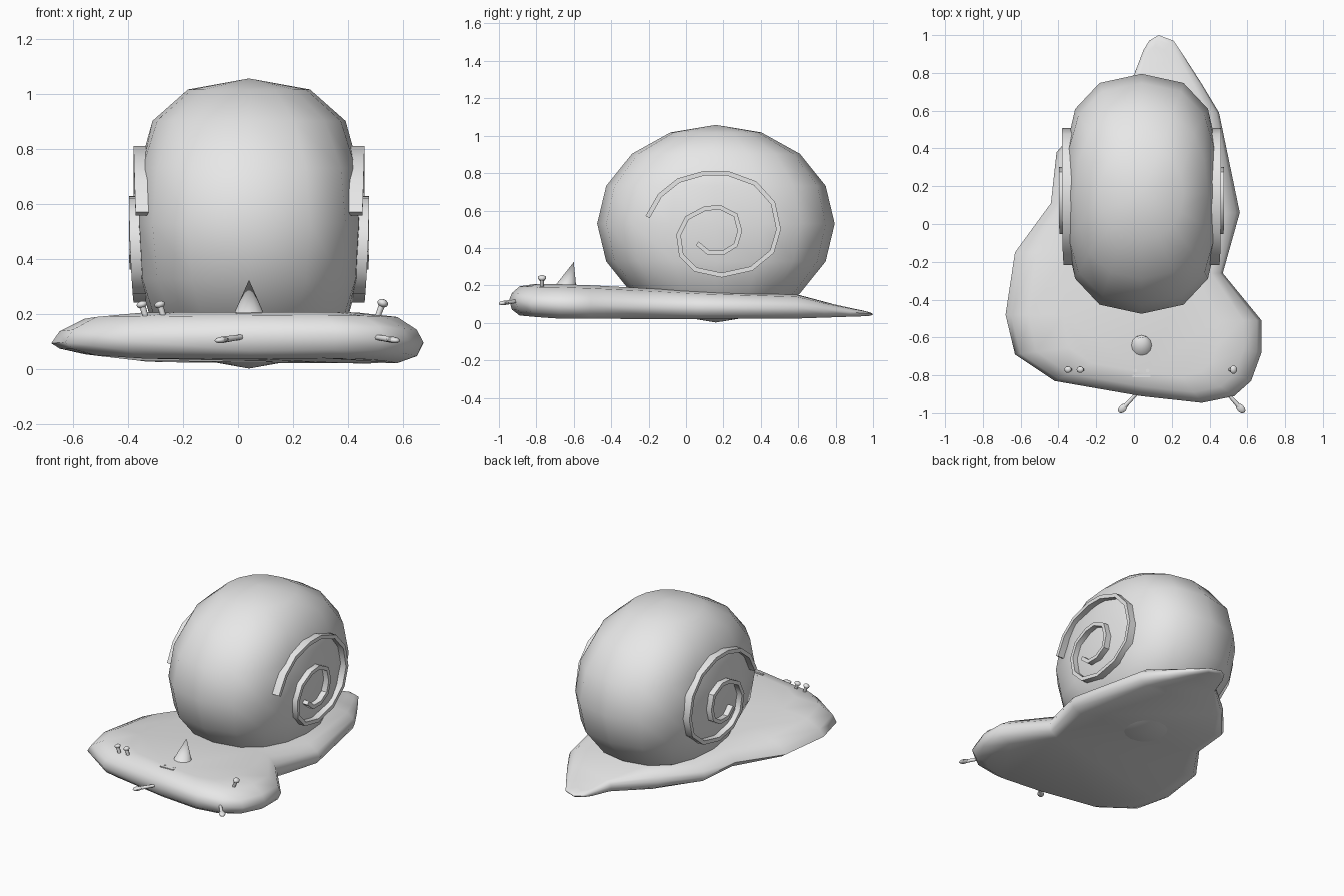
import bpy, bmesh, math
from mathutils import Vector, Matrix

if "Cube" in bpy.data.objects:
    bpy.data.objects.remove(bpy.data.objects["Cube"])

grey = bpy.data.materials.new("light grey")
grey.diffuse_color = (0.8, 0.8, 0.8, 1)
grey.use_nodes = True
grey.node_tree.nodes["Principled BSDF"].inputs["Base Color"].default_value = grey.diffuse_color
CX = 0.04                      # shell and face centre line


def finish(bm, name, angle=40):
    bmesh.ops.recalc_face_normals(bm, faces=bm.faces)
    me = bpy.data.meshes.new(name)
    bm.to_mesh(me)
    bm.free()
    ob = bpy.data.objects.new(name, me)
    bpy.context.collection.objects.link(ob)
    me.materials.append(grey)
    bpy.ops.object.select_all(action='DESELECT')
    ob.select_set(True)
    bpy.context.view_layer.objects.active = ob
    bpy.ops.object.shade_smooth_by_angle(angle=math.radians(angle))
    return ob


def interp(table, t):
    for (a, va), (b, vb) in zip(table, table[1:]):
        if t <= b:
            k = max(0, (t - a) / (b - a))
            return va + (vb - va) * k
    return table[-1][1]


# ---- body: slug-like sheet with a rounded rim, wide head and narrow tail
outline = [(0.13, 1.0), (0.21, 0.97), (0.27, 0.88), (0.36, 0.74), (0.45, 0.59),
           (0.56, 0.06), (0.47, -0.26), (0.675, -0.51), (0.675, -0.68),
           (0.62, -0.83), (0.53, -0.91), (0.36, -0.945), (0.04, -0.91),
           (-0.42, -0.83), (-0.63, -0.69), (-0.68, -0.48), (-0.63, -0.15),
           (-0.44, 0.11), (-0.41, 0.38), (-0.22, 0.6), (0.0, 0.79),
           (0.05, 0.92), (0.08, 0.97)]
top = [(-0.95, 0.21), (-0.6, 0.205), (-0.3, 0.19), (0, 0.17), (0.6, 0.15),
       (0.72, 0.115), (0.9, 0.075), (1, 0.055)]
rim = [(-0.95, 0.125), (-0.8, 0.1), (0, 0.085), (0.6, 0.08), (1, 0.047)]
bottom = [(-0.95, 0.045), (-0.7, 0.022), (0.5, 0.02), (1, 0.037)]


def body_point(x, y, f, h):
    """f moves inward to the spine; h runs from -1 (underside) to 1 (top)."""
    sy = min(max(y, -0.6), 0.85)
    px, py = x + (0.08 - x) * f, y + (sy - y) * f
    r, t = interp(rim, py), interp(top, py)
    b = interp(bottom, py) + 0.045 * min(1, max(0, (-px - 0.27) / 0.4))
    return (px, py, r + (t - r) * h if h > 0 else r + (r - b) * h)


bm = bmesh.new()
layers = [(0.16, -1), (0.04, -0.65), (0, 0), (0.04, 0.42), (0.16, 0.85), (0.4, 1)]
rings = [[bm.verts.new(body_point(x, y, f, h)) for x, y in outline] for f, h in layers]
n = len(outline)
for lo, hi in zip(rings, rings[1:]):
    for i in range(n):
        j = (i + 1) % n
        bm.faces.new((lo[i], lo[j], hi[j], hi[i]))
caps = [bm.faces.new(rings[0]), bm.faces.new(rings[-1])]
bmesh.ops.triangulate(bm, faces=caps)
finish(bm, "body", 60)

# ---- shell: sphere with flattened sides
SY, SZ, RY, RZ = 0.16, 0.53, 0.635, 0.528


def shell_x(s):
    return 0.405 * (1 - (1 - min(1, s)) ** 1.65)


bm = bmesh.new()
bmesh.ops.create_uvsphere(bm, u_segments=16, v_segments=8, radius=1)
for v in bm.verts:
    x, y, z = v.co
    v.co = (CX + math.copysign(shell_x(abs(x)), x), SY + RY * y, SZ + RZ * z)
finish(bm, "shell", 60)

# ---- raised spiral on each side of the shell
path = [(-0.205, 0.565), (-0.14, 0.68), (-0.04, 0.76), (0.1, 0.8), (0.22, 0.8),
        (0.37, 0.745), (0.465, 0.64), (0.495, 0.5), (0.46, 0.38), (0.35, 0.29),
        (0.19, 0.255), (0.05, 0.285), (-0.025, 0.36), (-0.04, 0.47),
        (0.005, 0.56), (0.1, 0.61), (0.18, 0.618), (0.265, 0.575),
        (0.288, 0.49), (0.265, 0.415), (0.2, 0.375), (0.12, 0.375), (0.06, 0.425)]
for side, name in ((1, "right_spiral"), (-1, "left_spiral")):
    bm = bmesh.new()
    strips = []
    for i, p in enumerate(path):
        a, b = path[max(0, i - 1)], path[min(len(path) - 1, i + 1)]
        d = (Vector(b) - Vector(a)).normalized() * 0.0125
        rho2 = ((p[0] - SY) / RY) ** 2 + ((p[1] - SZ) / RZ) ** 2
        x = shell_x(math.sqrt(max(0, 1 - rho2)))
        ring = []
        for w, h in ((-1, -0.03), (1, -0.03), (1, 0.033), (-1, 0.033)):
            ring.append(bm.verts.new((CX + side * (x + h), p[0] - d.y * w, p[1] + d.x * w)))
        strips.append(ring)
    for p, q in zip(strips, strips[1:]):
        for k in range(4):
            m = (k + 1) % 4
            bm.faces.new((p[k], p[m], q[m], q[k]))
    bm.faces.new(strips[0])
    bm.faces.new(strips[-1])
    finish(bm, name, 40)


# ---- feelers: thin stalk ending in a small bulb
def feeler(name, a, b, bulb):
    a, b = Vector(a), Vector(b)
    rot = (b - a).to_track_quat('Z', 'Y').to_matrix().to_4x4()
    bm = bmesh.new()
    bmesh.ops.create_cone(bm, cap_ends=True, segments=8, radius1=0.009, radius2=0.012,
                          depth=(b - a).length, matrix=Matrix.Translation((a + b) / 2) @ rot)
    bmesh.ops.create_uvsphere(bm, u_segments=10, v_segments=6, radius=1,
                              matrix=Matrix.Translation(b) @ rot @ Matrix.Diagonal((*bulb, 1)))
    finish(bm, name, 50)


low = (0.021, 0.012, 0.03)
feeler("front_feeler_left", (0.02, -0.89, 0.118), (-0.06, -0.975, 0.106), low)
feeler("front_feeler_right", (0.49, -0.89, 0.118), (0.565, -0.975, 0.106), low)
high = (0.023, 0.02, 0.015)
feeler("top_feeler_right", (0.5, -0.77, 0.17), (0.527, -0.77, 0.24), high)
feeler("top_feeler_outer_left", (-0.33, -0.77, 0.17), (-0.35, -0.77, 0.235), (0.018, 0.02, 0.013))
feeler("top_feeler_inner_left", (-0.265, -0.77, 0.17), (-0.285, -0.77, 0.235), (0.018, 0.02, 0.013))

# ---- horn, leaning back
bm = bmesh.new()
bmesh.ops.create_cone(bm, cap_ends=True, segments=12, radius1=0.064, radius2=0, depth=0.145)
for v in bm.verts:
    v.co += Vector((CX, -0.65 + (0.05 if v.co.z > 0 else 0), 0.2525))
finish(bm, "horn", 50)

# ---- face: two eye dots and a mouth bar resting on the head
for name, x, y, sx, sy in (("left_eye", 0.006, -0.775, 0.01, 0.01),
                           ("right_eye", 0.072, -0.775, 0.01, 0.01),
                           ("mouth", CX, -0.803, 0.048, 0.007)):
    bm = bmesh.new()
    if name == "mouth":
        bmesh.ops.create_cube(bm, size=2)
    else:
        bmesh.ops.create_cone(bm, cap_ends=True, segments=10, radius1=1, radius2=1, depth=2)
    for v in bm.verts:
        v.co = (x + v.co.x * sx, y + v.co.y * sy, 0.202 + v.co.z * 0.006)
    finish(bm, name)
